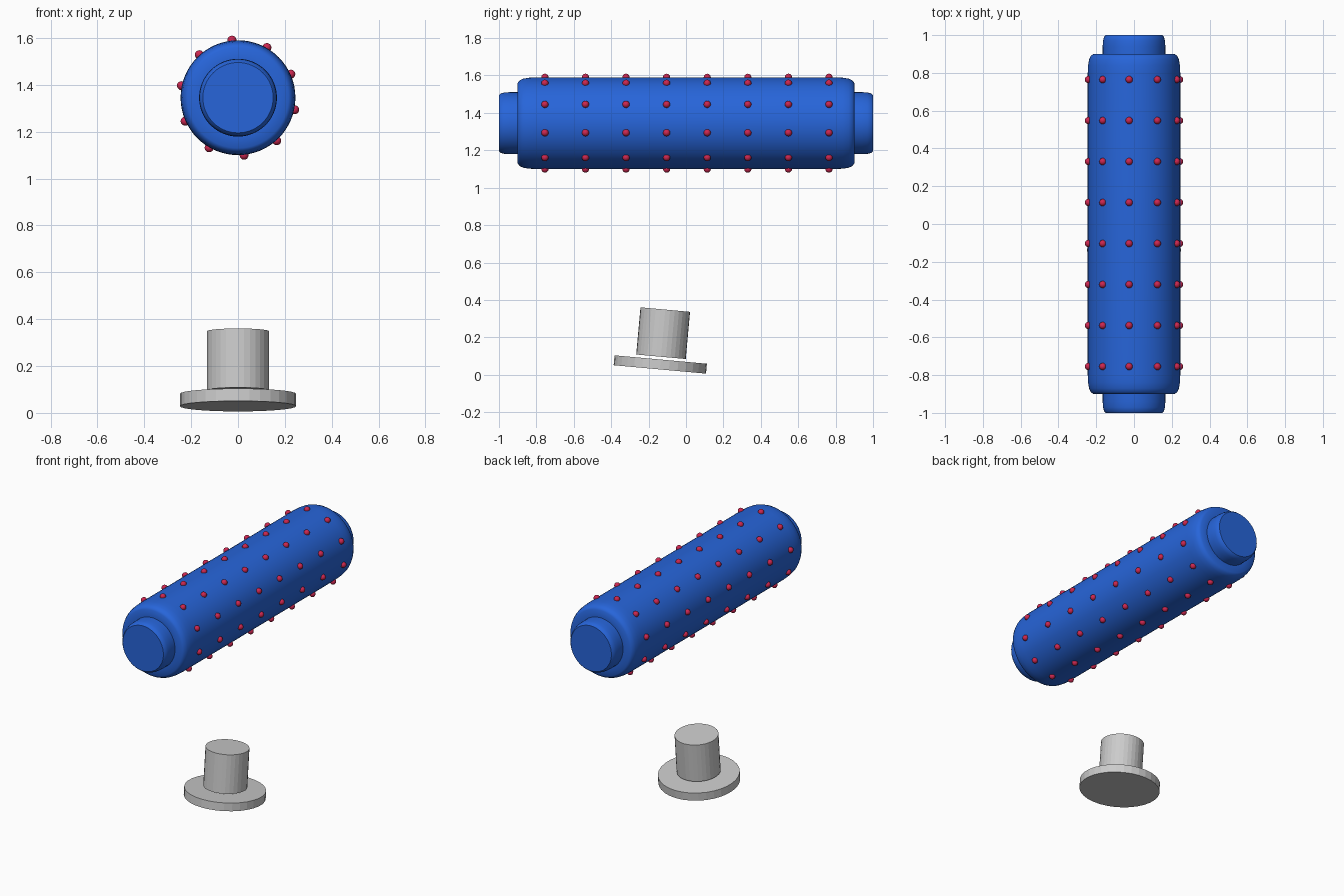
import bpy, math
from mathutils import Vector, Matrix

if "Cube" in bpy.data.objects:
    bpy.data.objects.remove(bpy.data.objects["Cube"])

def material(name, col):
    m = bpy.data.materials.new(name)
    m.diffuse_color = (*col, 1)
    m.use_nodes = True
    m.node_tree.nodes["Principled BSDF"].inputs["Base Color"].default_value = m.diffuse_color
    return m

blue = material("blue", (0.02, 0.13, 0.7))
red = material("red", (0.6, 0.02, 0.08))
CZ, R = 1.345, 0.245

def lathe_y(name, half, n, mat):
    # half: (radius, y) from the middle to the +y end; mirrored to -y
    prof = [(r, -y) for r, y in reversed(half)] + half
    verts = [(r * math.sin(2 * math.pi * i / n), y, r * math.cos(2 * math.pi * i / n))
             for r, y in prof for i in range(n)]
    faces = [(k * n + i, k * n + (i + 1) % n, (k + 1) * n + (i + 1) % n, (k + 1) * n + i)
             for k in range(len(prof) - 1) for i in range(n)]
    faces += [tuple(reversed(range(n))), tuple(range((len(prof) - 1) * n, len(prof) * n))]
    faces = [tuple(reversed(f)) for f in faces]
    me = bpy.data.meshes.new(name)
    me.from_pydata(verts, [], faces)
    ob = bpy.data.objects.new(name, me)
    bpy.context.collection.objects.link(ob)
    ob.location.z = CZ
    me.materials.append(mat)
    bpy.context.view_layer.objects.active = ob
    ob.select_set(True)
    bpy.ops.object.mode_set(mode='EDIT')
    bpy.ops.mesh.select_all(action='SELECT')
    bpy.ops.mesh.normals_make_consistent(inside=False)
    bpy.ops.object.mode_set(mode='OBJECT')
    bpy.ops.object.shade_smooth_by_angle(angle=math.radians(40))
    ob.select_set(False)

# roller body with rounded shoulders and narrower end plugs
lathe_y("roller", [(R, 0.80), (0.243, 0.84), (0.238, 0.87), (0.229, 0.89), (0.215, 0.90),
                   (0.166, 0.90), (0.166, 0.94), (0.164, 0.97), (0.159, 0.99), (0.150, 1.0)],
        64, blue)

# red studs: ten rows around, eight along, sharing one mesh
bpy.ops.mesh.primitive_uv_sphere_add(segments=16, ring_count=10, radius=0.019)
first = bpy.context.object
bpy.ops.object.shade_smooth()
stud = first.data
stud.materials.append(red)
bpy.data.objects.remove(first)
for row in range(10):
    a = math.radians(-6 + 36 * row)
    for k in range(8):
        ob = bpy.data.objects.new(f"stud_{row}_{k}", stud)
        ob.location = (0.247 * math.sin(a), 0.005 + 0.217 * (k - 3.5), CZ + 0.247 * math.cos(a))
        bpy.context.collection.objects.link(ob)

# tilted grey push button: disc and stem with a small gap between them
tilt = Matrix.Rotation(math.radians(-5.2), 3, 'X')
origin = Vector((0, -0.1375, 0.055))
for name, r, depth, h in (("button_disc", 0.248, 0.053, 0), ("button_stem", 0.133, 0.253, 0.168)):
    bpy.ops.mesh.primitive_cylinder_add(vertices=32, radius=r, depth=depth,
                                        location=origin + tilt @ Vector((0, 0, h)),
                                        rotation=(math.radians(-5.2), 0, 0))
    bpy.context.object.name = name
